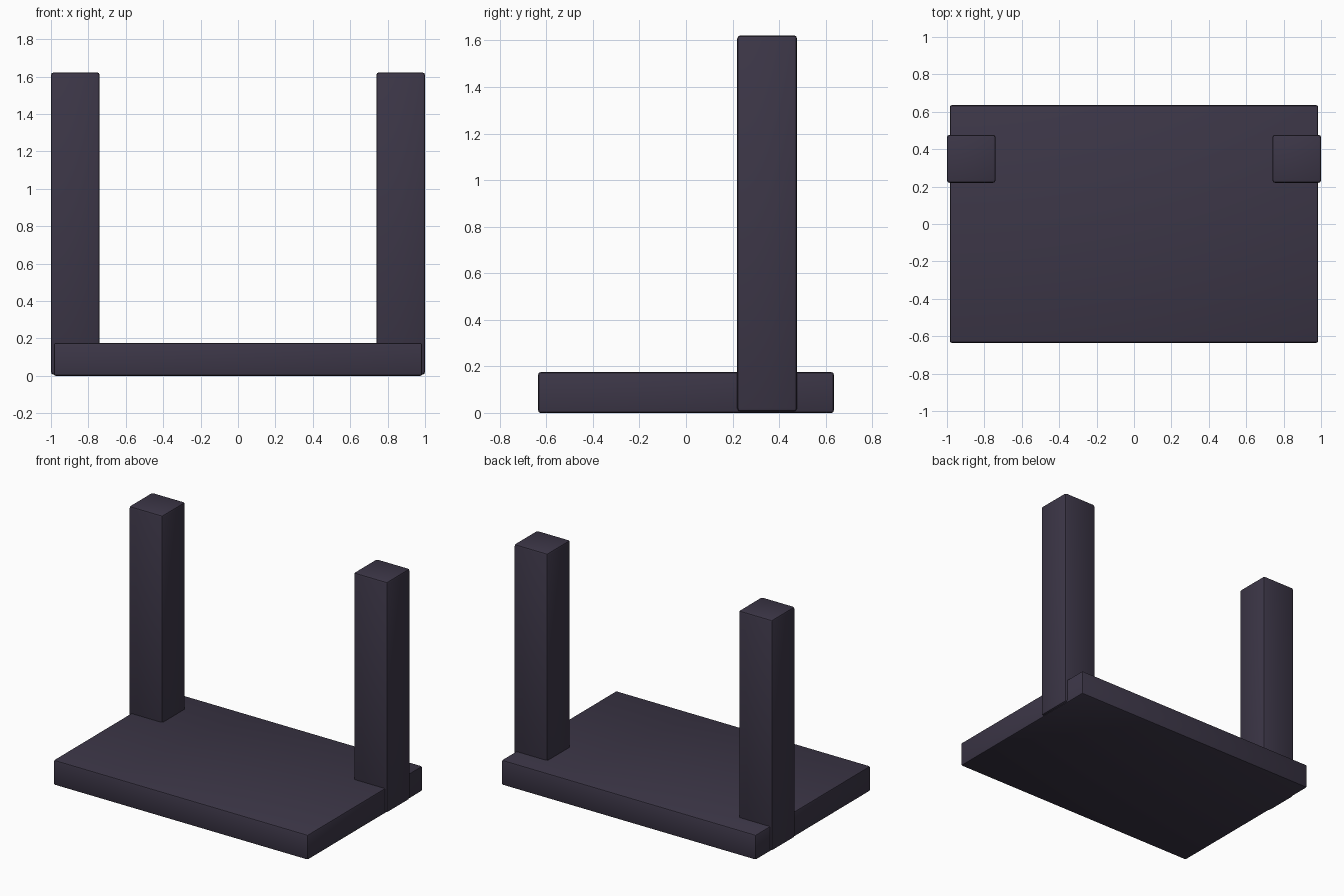
import bpy

cube = bpy.data.objects.get("Cube")
if cube:
    bpy.data.objects.remove(cube, do_unlink=True)

# Single dark violet-grey finish
COLOUR = (0.045, 0.037, 0.063, 1.0)
finish = bpy.data.materials.new("dark violet grey")
finish.use_nodes = True
finish.diffuse_color = COLOUR
finish.node_tree.nodes["Principled BSDF"].inputs["Base Color"].default_value = COLOUR


def block(name, low, high, bevel):
    """Box between two corners, with softly bevelled edges."""
    centre = [(a + b) / 2 for a, b in zip(low, high)]
    bpy.ops.mesh.primitive_cube_add(size=1, location=centre)
    obj = bpy.context.object
    obj.name = name
    obj.scale = [b - a for a, b in zip(low, high)]
    bpy.ops.object.transform_apply(location=False, rotation=False, scale=True)
    obj.data.materials.append(finish)
    mod = obj.modifiers.new("edge bevel", "BEVEL")
    mod.width = bevel
    mod.segments = 2
    bpy.ops.object.modifier_apply(modifier=mod.name)
    bpy.ops.object.shade_smooth_by_angle()
    return obj


# Flat slab
block("base_slab", (-0.985, -0.635, 0), (0.985, 0.635, 0.175), 0.01)

# Upright posts, let into the slab and standing just proud of its ends
for name, inner, outer in (("left_post", 0.74, 1), ("right_post", -1, -0.74)):
    block(name, (inner, 0.22, 0.006), (outer, 0.477, 1.622), 0.014)
